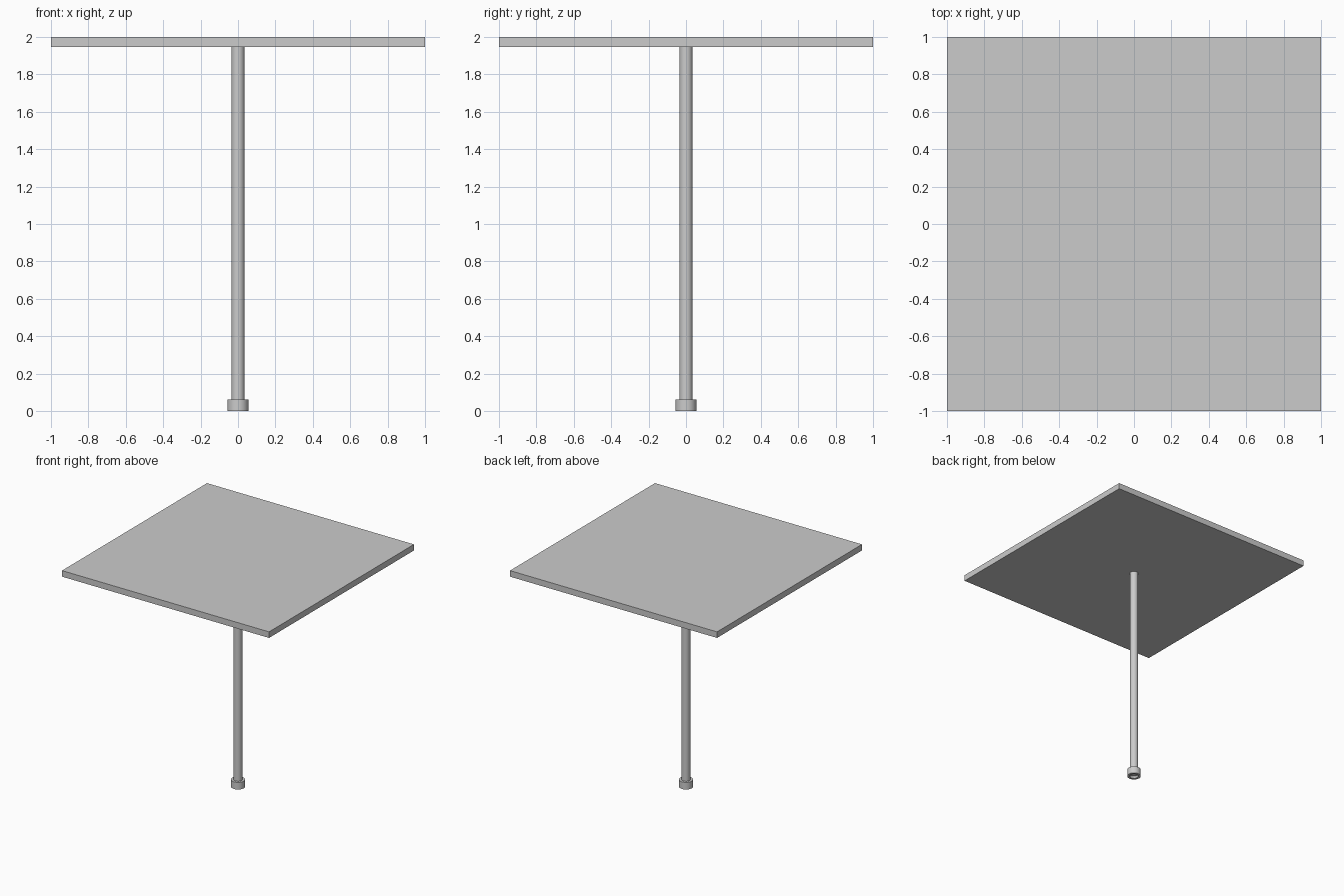
import bpy, bmesh, math

if "Cube" in bpy.data.objects:
    bpy.data.objects.remove(bpy.data.objects["Cube"])


def lathe(name, profile, sides=24):
    """Spin an (r, z) profile around the z axis."""
    bm = bmesh.new()
    verts = [bm.verts.new((r, 0, z)) for r, z in profile]
    edges = [bm.edges.new(pair) for pair in zip(verts, verts[1:])]
    bmesh.ops.spin(bm, geom=verts + edges, cent=(0, 0, 0), axis=(0, 0, 1),
                   angle=math.tau, steps=sides)
    bmesh.ops.remove_doubles(bm, verts=bm.verts, dist=1e-5)
    bmesh.ops.recalc_face_normals(bm, faces=bm.faces)
    mesh = bpy.data.meshes.new(name)
    bm.to_mesh(mesh)
    bm.free()
    obj = bpy.data.objects.new(name, mesh)
    bpy.context.collection.objects.link(obj)
    bpy.context.view_layer.objects.active = obj
    obj.select_set(True)
    bpy.ops.object.shade_smooth_by_angle(angle=math.radians(30))
    obj.select_set(False)
    return obj


# Square table top
TOP, THICK = 2.0, 0.053
bpy.ops.mesh.primitive_cube_add(size=1, location=(0, 0, TOP - THICK / 2))
table_top = bpy.context.object
table_top.name = "table_top"
table_top.scale = (2, 2, THICK)
table_top.select_set(False)

# Central pole
lathe("pole", [(0, 0.02), (0.035, 0.02), (0.035, TOP - THICK), (0, TOP - THICK)])

# Foot collar, open underneath
lathe("foot_collar", [(0.035, 0.0), (0.056, 0.0), (0.056, 0.062),
                      (0.035, 0.062), (0.035, 0.0)])
